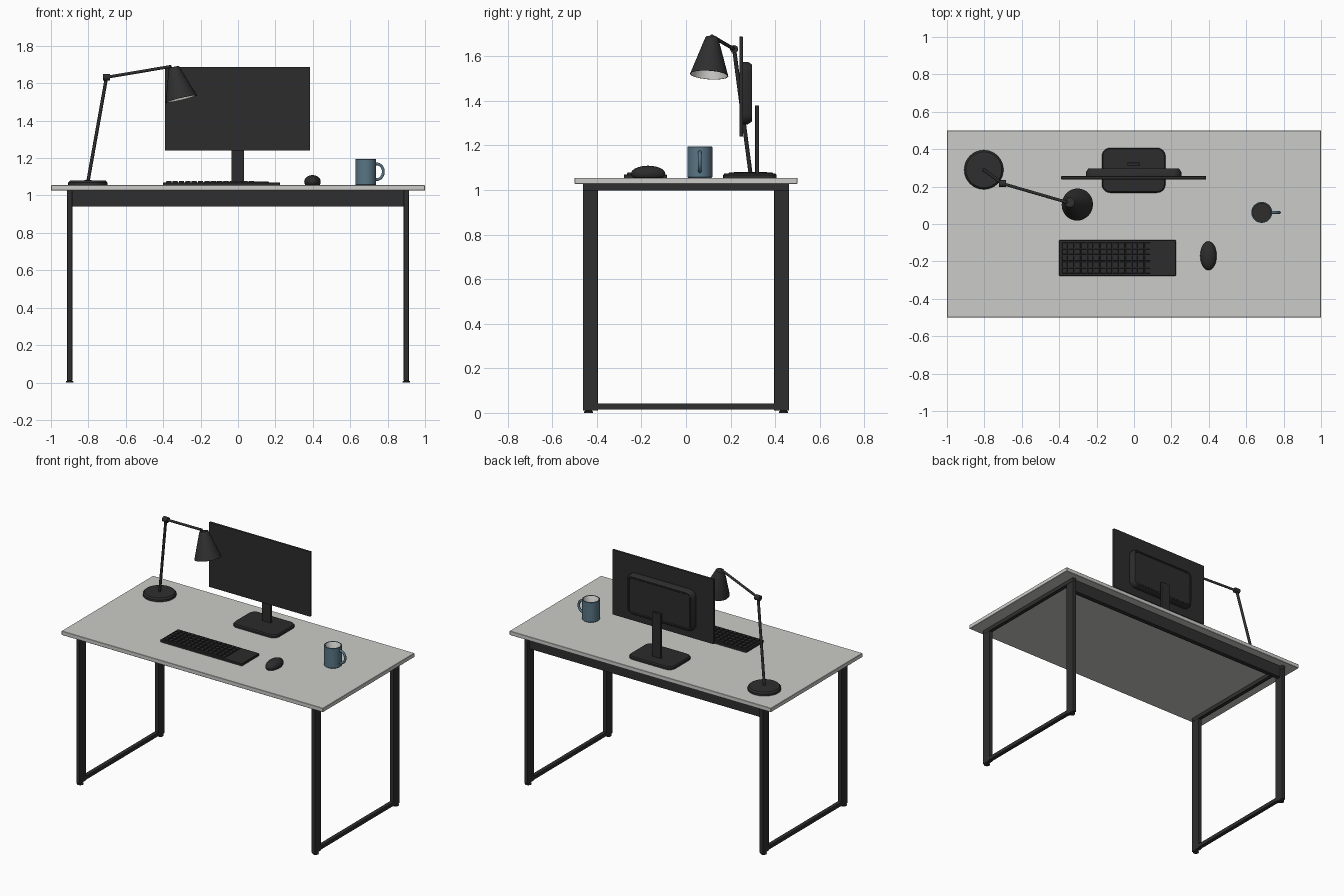
import bpy, bmesh, math
from mathutils import Vector

if "Cube" in bpy.data.objects:
    bpy.data.objects.remove(bpy.data.objects["Cube"], do_unlink=True)


def material(name, r, g, b):
    m = bpy.data.materials.new(name)
    m.use_nodes = True
    m.diffuse_color = (r, g, b, 1)
    m.node_tree.nodes["Principled BSDF"].inputs["Base Color"].default_value = (r, g, b, 1)
    return m


TOP = material("light grey laminate", 0.6, 0.6, 0.58)
METAL = material("charcoal metal", 0.028, 0.028, 0.028)
PLASTIC = material("black plastic", 0.025, 0.025, 0.026)
MUG = material("blue glaze", 0.10, 0.18, 0.235)
PALE = material("pale lining", 0.7, 0.68, 0.65)
COFFEE = material("dark coffee", 0.03, 0.026, 0.024)


def finish(name, bm, mats, smooth=True):
    bmesh.ops.recalc_face_normals(bm, faces=bm.faces)
    mesh = bpy.data.meshes.new(name)
    bm.to_mesh(mesh)
    bm.free()
    ob = bpy.data.objects.new(name, mesh)
    bpy.context.collection.objects.link(ob)
    for m in mats:
        mesh.materials.append(m)
    if smooth:
        bpy.ops.object.select_all(action="DESELECT")
        ob.select_set(True)
        bpy.context.view_layer.objects.active = ob
        bpy.ops.object.shade_smooth_by_angle(angle=math.radians(35))
    return ob


def box(name, lo, hi, mat, bevel=0.0, segments=2):
    """Box between two corners, with optional bevelled edges."""
    lo, hi = Vector(lo), Vector(hi)
    bm = bmesh.new()
    bmesh.ops.create_cube(bm, size=1)
    for v in bm.verts:
        v.co = (lo + hi) / 2 + v.co * (hi - lo)
    ob = finish(name, bm, [mat], False)
    if bevel:
        mod = ob.modifiers.new("bevel", "BEVEL")
        mod.width, mod.segments = bevel, segments
    return ob


def lathe(name, profile, origin, mats, axis=(0, 0, 1), sides=32, lining=None):
    """Spin (radius, height) points about an axis; segments >= lining get the second material."""
    turn = Vector((0, 0, 1)).rotation_difference(Vector(axis))
    bm = bmesh.new()
    rings = []
    for r, h in profile:
        n = sides if r > 0 else 1
        rings.append([bm.verts.new(Vector(origin) + turn @ Vector(
            (r * math.cos(2 * math.pi * i / n), r * math.sin(2 * math.pi * i / n), h)))
            for i in range(n)])
    for k, (a, b) in enumerate(zip(rings, rings[1:])):
        for i in range(sides):
            j = (i + 1) % sides
            quad = [a[i % len(a)], a[j % len(a)], b[j % len(b)], b[i % len(b)]]
            f = bm.faces.new(list(dict.fromkeys(quad)))
            f.material_index = int(lining is not None and k >= lining)
    return finish(name, bm, mats)


def rod(name, a, b, r, mat):
    a, b = Vector(a), Vector(b)
    length = (b - a).length
    return lathe(name, [(0, 0), (r, 0), (r, length), (0, length)], a, [mat], b - a, 16)


def rounded_plate(name, centre, size, radius, mat, layers, normal="z"):
    """Rounded rectangle lofted through (inset, height) layers, facing z or y."""
    bm = bmesh.new()
    loops = []
    for inset, h in layers:
        r = radius - inset
        loop = []
        for c in range(4):
            sx, sy = (1, 1, -1, -1)[c], (1, -1, -1, 1)[c]
            for s in range(7):
                t = math.radians(90 - 90 * c - 15 * s)
                u = sx * (size[0] / 2 - radius) + r * math.cos(t)
                v = sy * (size[1] / 2 - radius) + r * math.sin(t)
                p = Vector((u, v, h)) if normal == "z" else Vector((u, h, v))
                loop.append(bm.verts.new(Vector(centre) + p))
        loops.append(loop)
    for a, b in zip(loops, loops[1:]):
        for i in range(len(a)):
            j = (i + 1) % len(a)
            bm.faces.new((a[i], a[j], b[j], b[i]))
    bm.faces.new(loops[0])
    bm.faces.new(loops[-1])
    return finish(name, bm, [mat])


# Desk
box("tabletop", (-1, -0.5, 1.027), (1, 0.5, 1.055), TOP, 0.002, 1)
for side, s in (("right", -1), ("left", 1)):
    x0, x1 = s * 0.9 - 0.014, s * 0.9 + 0.014
    for end, e in (("front", -1), ("back", 1)):
        y0, y1 = sorted((e * 0.395, e * 0.463))
        box(f"{side}_{end}_leg", (x0, y0, 0.01), (x1, y1, 1.0), METAL, 0.004)
        lathe(f"{side}_{end}_foot", [(0, 0), (0.02, 0), (0.02, 0.006), (0.012, 0.012), (0, 0.012)],
              (s * 0.9, e * 0.438, 0), [METAL], sides=20)
    box(f"{side}_top_rail", (x0, -0.463, 0.998), (x1, 0.463, 1.027), METAL, 0.003)
    box(f"{side}_bottom_rail", (x0, -0.4, 0.015), (x1, 0.4, 0.042), METAL, 0.003)
box("back_beam", (-0.888, 0.412, 0.94), (0.888, 0.446, 1.027), METAL, 0.004)

# Monitor
box("monitor_panel", (-0.39, 0.239, 1.24), (0.386, 0.256, 1.688), PLASTIC, 0.003)
rounded_plate("monitor_back_housing", (-0.002, 0.256, 1.435), (0.51, 0.28), 0.045, PLASTIC,
              [(0, 0), (0, 0.022), (0.012, 0.04), (0.02, 0.04), (0.024, 0.036)], "y")
box("monitor_neck", (-0.036, 0.31, 1.07), (0.032, 0.328, 1.38), PLASTIC, 0.003)
rounded_plate("monitor_base", (-0.002, 0.287, 1.055), (0.34, 0.24), 0.045, PLASTIC,
              [(0, 0), (0, 0.012), (0.006, 0.02)])

# Keyboard, with a blank strip at its left end
rounded_plate("keyboard_body", (-0.088, -0.182, 1.055), (0.626, 0.194), 0.008, PLASTIC,
              [(0, 0), (0, 0.012), (0.003, 0.015)])
bm = bmesh.new()
ROWS, COLS, PITCH = 5, 14, 0.034
for row in range(ROWS):
    for col in range(COLS):
        cube = bmesh.ops.create_cube(bm, size=1)["verts"]
        centre = Vector((-0.37 + col * PITCH, -0.25 + row * PITCH, 1.0735))
        for v in cube:
            w = 0.026 if v.co.z > 0 else 0.03
            v.co = centre + Vector((v.co.x * w, v.co.y * w, v.co.z * 0.009))
finish("keyboard_keys", bm, [PLASTIC], False)

# Mouse
bm = bmesh.new()
bmesh.ops.create_uvsphere(bm, u_segments=32, v_segments=20, radius=1)
for v in bm.verts:
    z = v.co.z * 0.036 if v.co.z > 0 else max(v.co.z * 0.036, -0.018)
    v.co = Vector((0.398 + v.co.x * 0.044, -0.17 + v.co.y * 0.077, 1.073 + z))
finish("mouse", bm, [PLASTIC])

# Mug
MX, MY = 0.683, 0.062
lathe("mug_body", [(0, 0), (0.052, 0), (0.056, 0.004), (0.056, 0.138), (0.054, 0.14),
                   (0.05, 0.14), (0.048, 0.137), (0.048, 0.008), (0, 0.008)],
      (MX, MY, 1.055), [MUG, PALE], lining=6)
lathe("coffee", [(0.048, 0), (0, 0)], (MX, MY, 1.09), [COFFEE])
curve = bpy.data.curves.new("mug_handle", "CURVE")
curve.dimensions = "3D"
curve.bevel_depth, curve.bevel_resolution = 0.008, 3
spline = curve.splines.new("POLY")
spline.points.add(16)
for i, p in enumerate(spline.points):
    t = math.radians(-100 + 200 * i / 16)
    p.co = (MX + 0.058 + 0.036 * math.cos(t), MY, 1.127 + 0.042 * math.sin(t), 1)
curve.materials.append(MUG)
bpy.context.collection.objects.link(bpy.data.objects.new("mug_handle", curve))

# Desk lamp
FOOT, ELBOW, HEAD = (-0.803, 0.29, 1.07), (-0.703, 0.216, 1.632), (-0.358, 0.116, 1.69)
lathe("lamp_base", [(0, 0), (0.105, 0), (0.105, 0.014), (0.096, 0.024), (0, 0.027)],
      (-0.803, 0.29, 1.055), [METAL])
rod("lamp_lower_arm", FOOT, ELBOW, 0.009, METAL)
rod("lamp_upper_arm", ELBOW, HEAD, 0.008, METAL)
rod("lamp_elbow", (-0.721, 0.216, 1.632), (-0.685, 0.216, 1.632), 0.018, METAL)
lathe("lamp_shade", [(0, 0), (0.026, 0), (0.03, 0.006), (0.086, 0.175),
                     (0.083, 0.175), (0.027, 0.01), (0, 0.01)],
      (-0.343, 0.116, 1.686), [METAL, PALE], (0.04, -0.012, -0.17), 32, 4)
